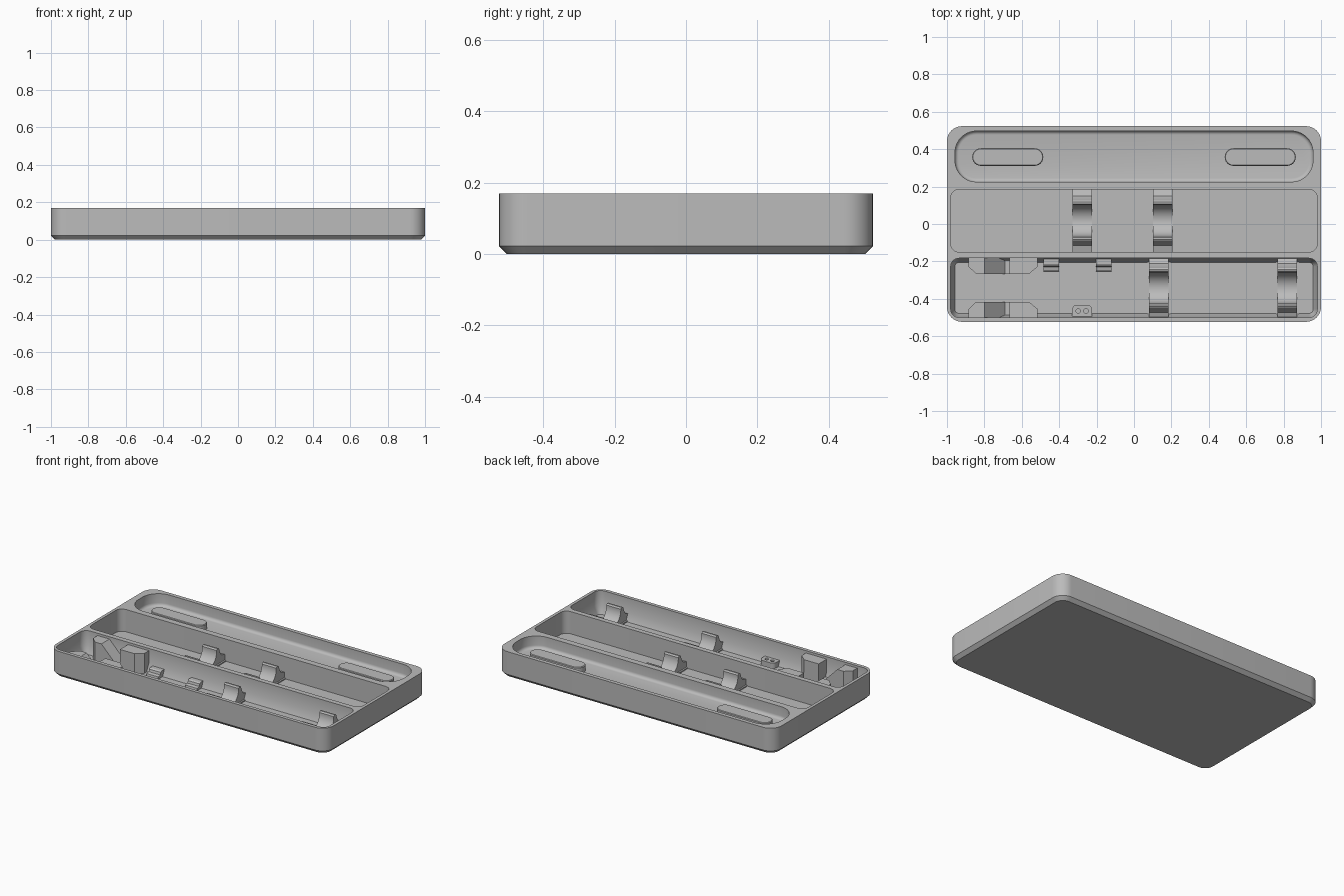
import bpy
import bmesh
from math import sin, cos, pi, radians

if "Cube" in bpy.data.objects:
    bpy.data.objects.remove(bpy.data.objects["Cube"])

grey = bpy.data.materials.new("matte grey")
grey.use_nodes = True
grey.diffuse_color = (0.5, 0.5, 0.5, 1)
grey.node_tree.nodes["Principled BSDF"].inputs["Base Color"].default_value = (0.5, 0.5, 0.5, 1)


def make(name, bm):
    bmesh.ops.recalc_face_normals(bm, faces=bm.faces)
    mesh = bpy.data.meshes.new(name)
    bm.to_mesh(mesh)
    bm.free()
    mesh.materials.append(grey)
    obj = bpy.data.objects.new(name, mesh)
    bpy.context.collection.objects.link(obj)
    return obj


def activate(obj):
    bpy.ops.object.select_all(action='DESELECT')
    obj.select_set(True)
    bpy.context.view_layer.objects.active = obj


def loft(name, rings):
    """Capped solid through closed rings of 3D points."""
    bm = bmesh.new()
    loops = [[bm.verts.new(p) for p in ring] for ring in rings]
    n = len(loops[0])
    for a, b in zip(loops, loops[1:]):
        for i in range(n):
            j = (i + 1) % n
            bm.faces.new((a[i], a[j], b[j], b[i]))
    bm.faces.new(loops[0])
    bm.faces.new(loops[-1])
    return make(name, bm)


def rounded(x0, x1, y0, y1, r, z, inset=0.0, steps=10):
    """Ring of a rounded rectangle, optionally inset."""
    r = max(r - inset, 0.004)
    corners = [(x1, y1, -1, -1), (x0, y1, 1, -1), (x0, y0, 1, 1), (x1, y0, -1, 1)]
    ring = []
    for k, (x, y, sx, sy) in enumerate(corners):
        for i in range(steps + 1):
            a = pi / 2 * (k + i / steps)
            ring.append((x + sx * (inset + r) + r * cos(a),
                         y + sy * (inset + r) + r * sin(a), z))
    return ring


def side_prism(name, profile, x0, x1):
    """Extrude a (y, z) profile along x."""
    return loft(name, [[(x, y, z) for y, z in profile] for x in (x0, x1)])


def cut(obj, cutter):
    mod = obj.modifiers.new("cut", 'BOOLEAN')
    mod.operation = 'DIFFERENCE'
    mod.solver = 'EXACT'
    mod.object = cutter
    activate(obj)
    bpy.ops.object.modifier_apply(modifier=mod.name)
    bpy.data.objects.remove(cutter)


def smooth(obj):
    activate(obj)
    bpy.ops.object.shade_smooth_by_angle(angle=radians(28))


TOP, FLOOR = 0.17, 0.025

# Tray body with chamfered underside
outer = (-1, 1, -0.523, 0.523, 0.08)
tray = loft("tray_body", [rounded(*outer, 0, 0.022), rounded(*outer, 0.022), rounded(*outer, TOP)])

# Middle compartment
mid = (-0.98, 0.98, -0.15, 0.185, 0.045)
cut(tray, loft("middle_cutter", [rounded(*mid, FLOOR), rounded(*mid, 0.2)]))

# Front compartment with a sloping foot around its floor
front = (-0.98, 0.98, -0.5, -0.183, 0.045)
cut(tray, loft("front_cutter", [rounded(*front, FLOOR, 0.022), rounded(*front, 0.075), rounded(*front, 0.2)]))

# Shallow back recess with a curved foot
back = (-0.957, 0.957, 0.225, 0.497, 0.115)
foot = [rounded(*back, 0.11 - 0.02 * cos(a), 0.02 * (1 - sin(a)))
        for a in (0, pi / 8, pi / 4, 3 * pi / 8, pi / 2)]
cut(tray, loft("recess_cutter", foot + [rounded(*back, 0.2)]))
smooth(tray)

# Raised pads in the back recess
for side, x in (("right", -0.675), ("left", 0.675)):
    pad = (x - 0.19, x + 0.19, 0.311, 0.405, 0.046)
    smooth(loft(side + "_rest_pad", [rounded(*pad, 0.085), rounded(*pad, 0.126), rounded(*pad, 0.13, 0.004)]))


# Cradles: a round saddle between two hooked arms
def cradle(name, x, y, half):
    arc = [(y + 0.083 * sin(a), 0.118 - 0.083 * cos(a))
           for a in (radians(-95 + 190 * i / 24) for i in range(25))]
    arm = [(0.090, 0.134), (0.100, 0.134), (0.108, 0.128), (0.118, 0.100), (0.132, 0.078), (half, 0.068)]
    right_side = [(y + d, z) for d, z in arm]
    left_side = [(y - d, z) for d, z in reversed(arm)]
    ends = [(y + half, 0.02), (y - half, 0.02)]
    smooth(side_prism(name, arc + right_side + ends + left_side, x - 0.052, x + 0.052))
    plate = (x - 0.062, x + 0.062, y - half, y + half, 0.006)
    loft(name + "_base", [rounded(*plate, 0.02), rounded(*plate, 0.032)])


for i, x in enumerate((-0.277, 0.153)):
    cradle(f"middle_cradle_{i + 1}", x, 0.018, 0.167)
for i, x in enumerate((0.133, 0.82)):
    cradle(f"front_cradle_{i + 1}", x, -0.342, 0.158)

# Paired holder blocks with a slanted slot
for name, wall, d in (("back_holder", -0.183, -1), ("front_holder", -0.5, 1)):
    plan = [(-0.885, 0), (-0.885, 0.045), (-0.845, 0.083), (-0.56, 0.083), (-0.515, 0.045), (-0.515, 0)]
    block = loft(name, [[(x, wall + d * w, z) for x, w in plan] for z in (0.02, 0.155)])
    slot = [(-0.80, 0.156), (-0.80, 0.2), (-0.665, 0.2), (-0.665, 0.045), (-0.69, 0.045)]
    cut(block, loft("slot_cutter", [[(x, y, z) for x, z in slot] for y in (-0.6, -0.1)]))

# Small stop tabs on the dividing wall
tab = [(-0.183, 0.02), (-0.183, 0.066), (-0.215, 0.066), (-0.225, 0.06),
       (-0.229, 0.045), (-0.25, 0.04), (-0.254, 0.02)]
for i, x in enumerate((-0.442, -0.162)):
    side_prism(f"stop_tab_{i + 1}", tab, x - 0.042, x + 0.042)

# Lug with two holes on the front wall
lug_plan = (-0.331, -0.224, -0.51, -0.433, 0.025)
lug = loft("drilled_lug", [rounded(*lug_plan, 0.02), rounded(*lug_plan, 0.06)])
for x in (-0.298, -0.257):
    hole = (x - 0.012, x + 0.012, -0.477, -0.453, 0.012)
    cut(lug, loft("hole_cutter", [rounded(*hole, 0.035), rounded(*hole, 0.1)]))
smooth(lug)
